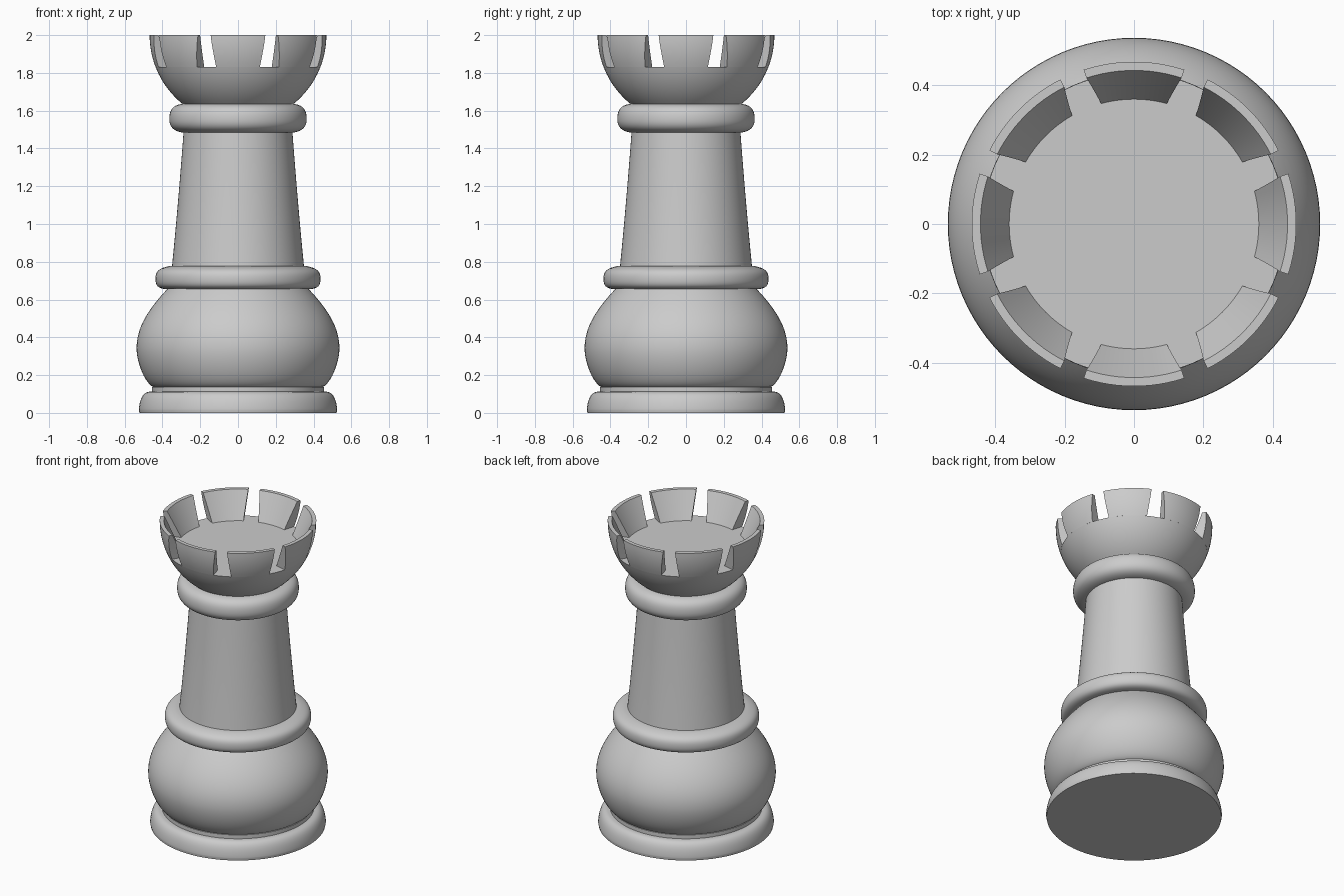
import bpy, bmesh, math
from mathutils import Vector
from mathutils.geometry import interpolate_bezier

if "Cube" in bpy.data.objects:
    bpy.data.objects.remove(bpy.data.objects["Cube"])

SEGMENTS = 96
MERLONS = 8
RIM_RADIUS, RIM_Z, FLOOR_Z = 0.468, 2.0, 1.83

grey = bpy.data.materials.new("stone grey")
grey.use_nodes = True
colour = (0.6, 0.6, 0.6, 1)
grey.diffuse_color = colour
grey.node_tree.nodes["Principled BSDF"].inputs["Base Color"].default_value = colour


def finish(bm, name):
    bmesh.ops.recalc_face_normals(bm, faces=bm.faces)
    mesh = bpy.data.meshes.new(name)
    bm.to_mesh(mesh)
    bm.free()
    mesh.materials.append(grey)
    obj = bpy.data.objects.new(name, mesh)
    bpy.context.collection.objects.link(obj)
    bpy.ops.object.select_all(action='DESELECT')
    obj.select_set(True)
    bpy.context.view_layer.objects.active = obj
    bpy.ops.object.shade_smooth_by_angle(angle=math.radians(30))
    return obj


def curve(*points, steps=10):
    """Bezier through (radius, z) points: end, handle, handle, end."""
    a, b, c, d = [Vector((r, 0, z)) for r, z in points]
    return [(p.x, p.z) for p in interpolate_bezier(a, b, c, d, steps)]


def polar(r, angle, z):
    return (r * math.cos(angle), r * math.sin(angle), z)


def lathe(name, profile):
    """Closed solid turned around z, with flat caps at both ends."""
    bm = bmesh.new()
    rings = [[bm.verts.new(polar(r, math.tau * i / SEGMENTS, z)) for i in range(SEGMENTS)]
             for r, z in profile]
    for low, high in zip(rings, rings[1:]):
        for i in range(SEGMENTS):
            j = (i + 1) % SEGMENTS
            bm.faces.new((low[i], low[j], high[j], high[i]))
    bm.faces.new(rings[0])
    bm.faces.new(rings[-1])
    return finish(bm, name)


def cup_radius(z):
    return math.sqrt(RIM_RADIUS ** 2 - (RIM_Z - z) ** 2)


# Foot and bulbous base
lathe("foot", [(0.522, 0), (0.525, 0.015)]
      + curve((0.525, 0.02), (0.52, 0.07), (0.505, 0.11), (0.47, 0.112)))
lathe("foot_groove", [(0.455, 0.11), (0.455, 0.137)])
lathe("base_bulb",
      curve((0.44, 0.135), (0.48, 0.138), (0.537, 0.25), (0.537, 0.345), steps=14)
      + curve((0.537, 0.345), (0.537, 0.47), (0.45, 0.575), (0.375, 0.655), steps=14)[1:])

# Rings and tapered shaft
lathe("lower_ring",
      curve((0.37, 0.655), (0.42, 0.655), (0.437, 0.67), (0.437, 0.71))
      + curve((0.437, 0.71), (0.437, 0.75), (0.42, 0.765), (0.365, 0.777))[1:])
lathe("shaft", curve((0.35, 0.77), (0.325, 1.02), (0.305, 1.26), (0.288, 1.49)))
lathe("upper_ring",
      curve((0.285, 1.483), (0.335, 1.488), (0.364, 1.51), (0.364, 1.555))
      + curve((0.364, 1.555), (0.364, 1.605), (0.345, 1.634), (0.285, 1.636))[1:])

# Cup with a flat floor
lathe("cup", [(cup_radius(z), z) for z in
              [1.635 + (FLOOR_Z - 1.635) * i / 10 for i in range(11)]])

# Battlements: wedges that widen and thin out towards the rim
bm = bmesh.new()
ROWS, COLS = 8, 12
for m in range(MERLONS):
    centre = math.tau * m / MERLONS
    outer, inner = [], []
    for row in range(ROWS + 1):
        t = row / ROWS
        z = FLOOR_Z + (RIM_Z - FLOOR_Z) * t
        half = math.radians(15.3 + 2.75 * t)
        angles = [centre + half * (2 * c / COLS - 1) for c in range(COLS + 1)]
        outer.append([bm.verts.new(polar(cup_radius(z), a, z)) for a in angles])
        inner.append([bm.verts.new(polar(0.36 + 0.083 * t, a, z)) for a in angles])
    for row in range(ROWS):
        for grid in (outer, inner):
            for c in range(COLS):
                bm.faces.new((grid[row][c], grid[row][c + 1],
                              grid[row + 1][c + 1], grid[row + 1][c]))
        for c in (0, COLS):
            bm.faces.new((outer[row][c], inner[row][c],
                          inner[row + 1][c], outer[row + 1][c]))
    for row in (0, ROWS):
        for c in range(COLS):
            bm.faces.new((outer[row][c], outer[row][c + 1],
                          inner[row][c + 1], inner[row][c]))
finish(bm, "battlements")
